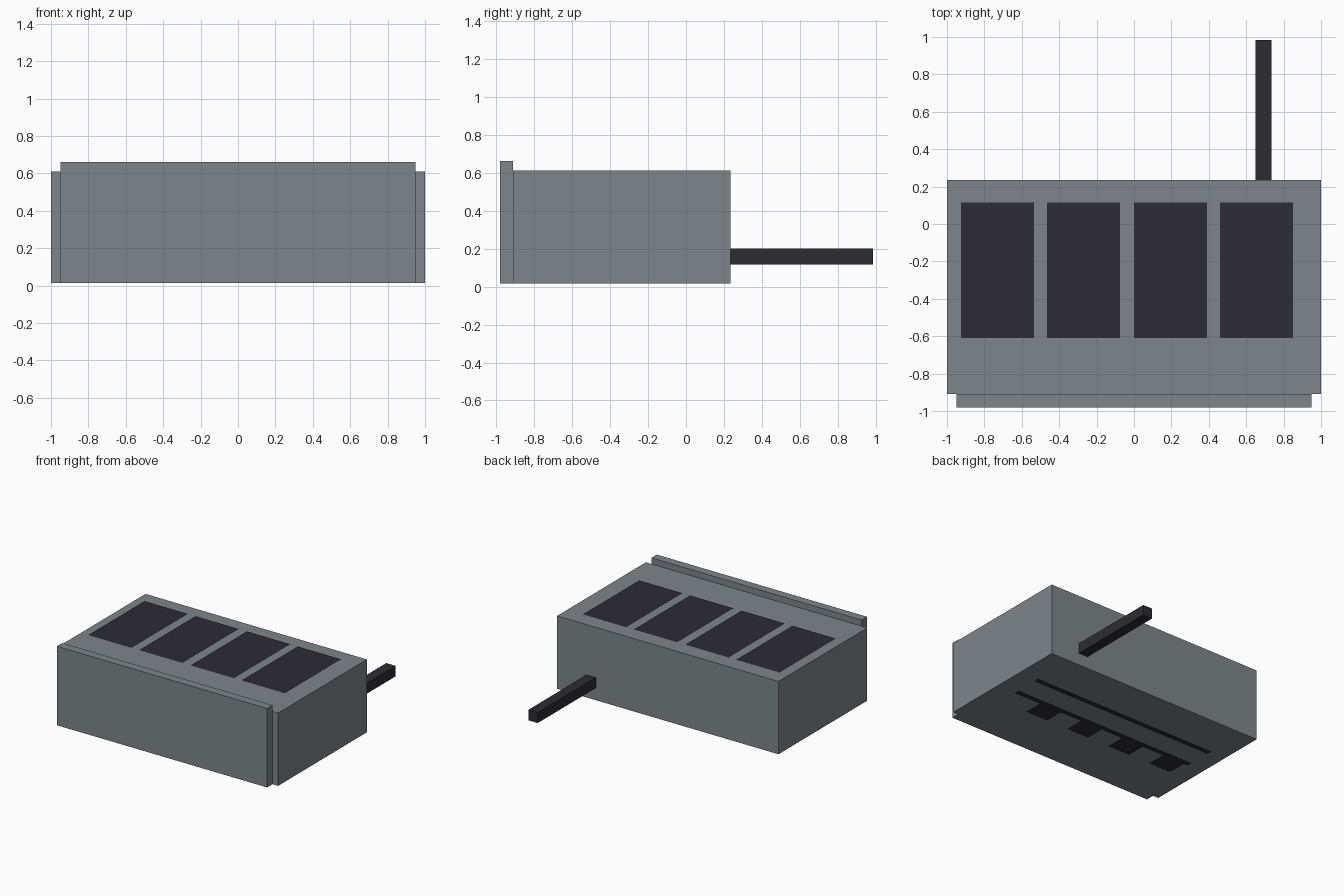
import bpy, bmesh

if "Cube" in bpy.data.objects:
    bpy.data.objects.remove(bpy.data.objects["Cube"])


def material(name, rgb):
    m = bpy.data.materials.new(name)
    m.diffuse_color = (*rgb, 1)
    m.use_nodes = True
    m.node_tree.nodes["Principled BSDF"].inputs["Base Color"].default_value = m.diffuse_color
    return m


grey = material("steel_grey", (0.21, 0.235, 0.255))
dark = material("dark_charcoal", (0.026, 0.025, 0.034))


def finish(name, bm, mat):
    me = bpy.data.meshes.new(name)
    bm.to_mesh(me)
    bm.free()
    me.materials.append(mat)
    bpy.context.collection.objects.link(bpy.data.objects.new(name, me))


def box(name, x, y, z, mat):
    bm = bmesh.new()
    bmesh.ops.create_cube(bm, size=1)
    for v in bm.verts:
        for i, (a, b) in enumerate((x, y, z)):
            v.co[i] = b if v.co[i] > 0 else a
    finish(name, bm, mat)


def sheet(name, x, y, z, mat, up=True):
    pts = [(x[0], y[0], z), (x[1], y[0], z), (x[1], y[1], z), (x[0], y[1], z)]
    bm = bmesh.new()
    bm.faces.new([bm.verts.new(p) for p in (pts if up else pts[::-1])])
    finish(name, bm, mat)


# Main case, raised front plate and rear rod
box("case", (-1, 1), (-0.91, 0.235), (0.015, 0.61), grey)
box("front_plate", (-0.95, 0.95), (-0.98, -0.91), (0.015, 0.66), grey)
box("rear_rod", (0.65, 0.735), (0.235, 0.985), (0.115, 0.20), dark)

# Four dark panels on the top
for i, x in enumerate((-0.925, -0.465, 0.0, 0.46)):
    sheet(f"top_panel_{i + 1}", (x, x + 0.39), (-0.61, 0.115), 0.617, dark)

# Underside strips and tabs, just below the case
for i, y in enumerate((-0.125, -0.355)):
    sheet(f"bottom_strip_{i + 1}", (-0.84, 0.85), (y - 0.022, y + 0.022), 0, dark, False)
for i in range(4):
    x = -0.80 + 0.4 * i
    sheet(f"bottom_tab_{i + 1}", (x, x + 0.2), (-0.535, -0.377), 0, dark, False)
